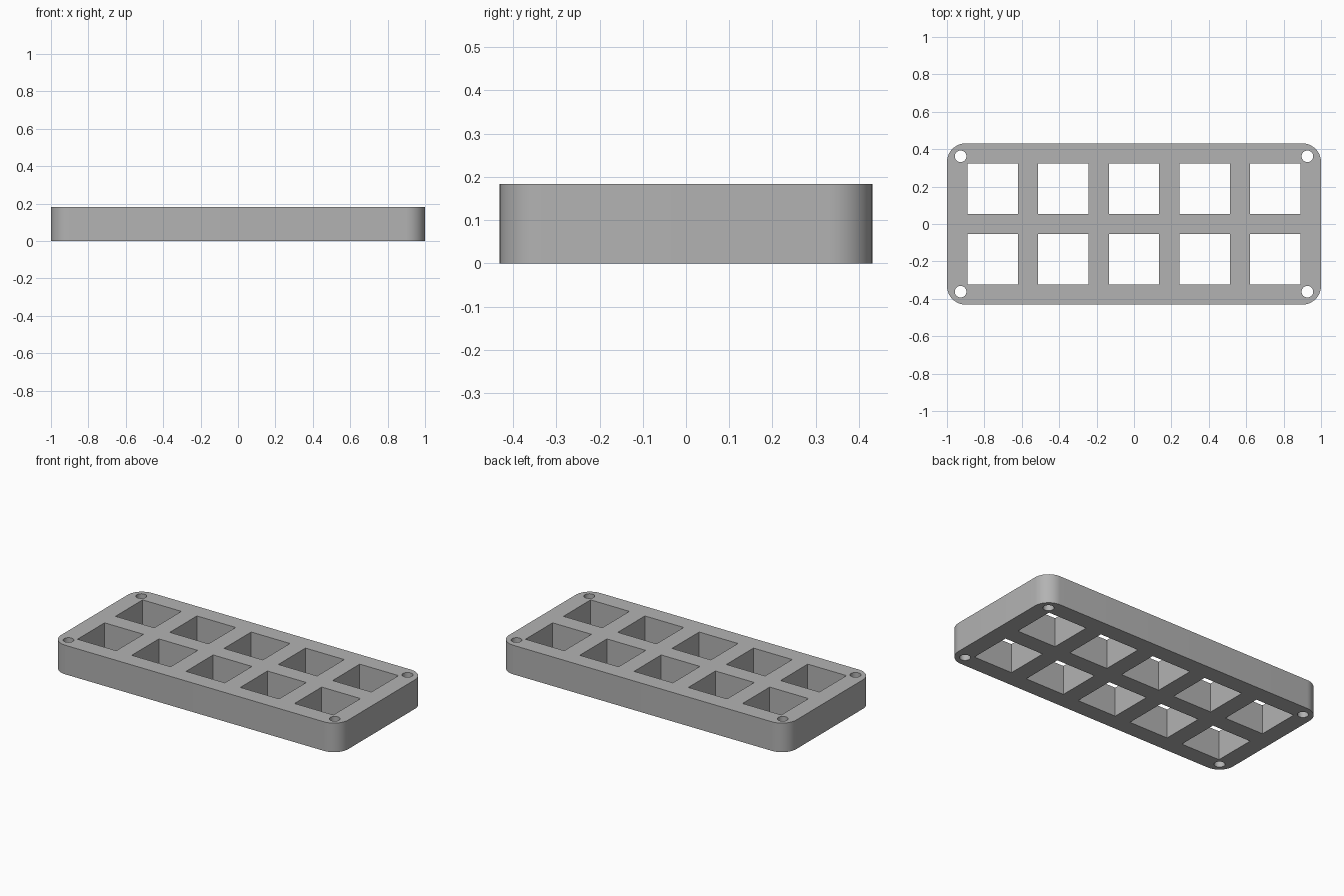
import bpy
import bmesh
from math import cos, sin, pi, radians

HALF_X, HALF_Y, HEIGHT = 1.0, 0.431, 0.183
CORNER, PITCH, WINDOW = 0.1, 0.378, 0.27
HOLE_X, HOLE_Y, HOLE_R = 0.927, 0.362, 0.031

cube = bpy.data.objects.get("Cube")
if cube:
    bpy.data.objects.remove(cube, do_unlink=True)

grey = bpy.data.materials.new("plain grey")
grey.use_nodes = True
colour = (0.45, 0.45, 0.45, 1)
grey.diffuse_color = colour
grey.node_tree.nodes["Principled BSDF"].inputs["Base Color"].default_value = colour


def arc(cx, cy, r, start, sweep, steps):
    """Points along a circular arc, both ends included."""
    return [(cx + r * cos(start + sweep * i / steps),
             cy + r * sin(start + sweep * i / steps)) for i in range(steps + 1)]


# Outline with rounded corners
loops = [[]]
for i, (sx, sy) in enumerate([(1, 1), (-1, 1), (-1, -1), (1, -1)]):
    loops[0] += arc(sx * (HALF_X - CORNER), sy * (HALF_Y - CORNER),
                    CORNER, i * pi / 2, pi / 2, 12)
    # Screw hole in the same corner
    loops.append(arc(sx * HOLE_X, sy * HOLE_Y, HOLE_R, 0, 2 * pi, 32)[:-1])

# Two rows of five square windows
h = WINDOW / 2
for col in range(-2, 3):
    for row in (-0.5, 0.5):
        x, y = col * PITCH, row * PITCH
        loops.append([(x - h, y - h), (x + h, y - h), (x + h, y + h), (x - h, y + h)])

# Fill the plate between the loops and extrude it
bm = bmesh.new()
edges = []
for loop in loops:
    verts = [bm.verts.new((x, y, 0)) for x, y in loop]
    edges += [bm.edges.new((a, b)) for a, b in zip(verts, verts[1:] + verts[:1])]
bmesh.ops.triangle_fill(bm, edges=edges, use_beauty=True, use_dissolve=False)
top = bmesh.ops.extrude_face_region(bm, geom=bm.faces[:], use_keep_orig=True)["geom"]
bmesh.ops.translate(bm, vec=(0, 0, HEIGHT),
                    verts=[g for g in top if isinstance(g, bmesh.types.BMVert)])
bmesh.ops.recalc_face_normals(bm, faces=bm.faces[:])

mesh = bpy.data.meshes.new("grid_plate")
bm.to_mesh(mesh)
bm.free()
mesh.materials.append(grey)
plate = bpy.data.objects.new("grid_plate", mesh)
bpy.context.collection.objects.link(plate)

# Smooth round walls, crisp rims
bpy.ops.object.select_all(action="DESELECT")
plate.select_set(True)
bpy.context.view_layer.objects.active = plate
bpy.ops.object.shade_smooth_by_angle(angle=radians(30))
